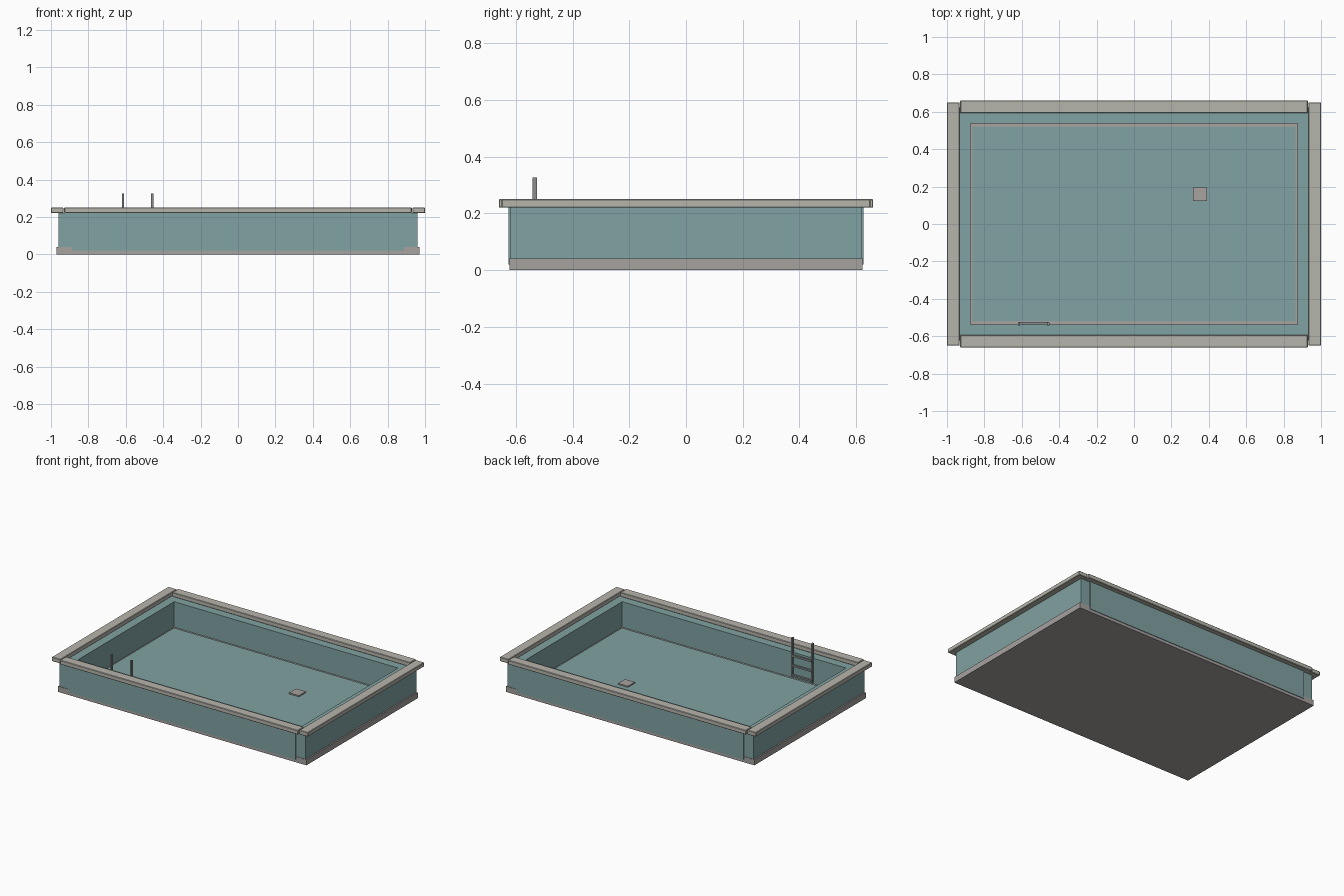
import bpy

if "Cube" in bpy.data.objects:
    bpy.data.objects.remove(bpy.data.objects["Cube"])


def material(name, color):
    m = bpy.data.materials.new(name)
    m.diffuse_color = (*color, 1)
    m.use_nodes = True
    m.node_tree.nodes["Principled BSDF"].inputs["Base Color"].default_value = m.diffuse_color
    return m


TEAL = material("teal_tile", (0.22, 0.36, 0.36))
STONE = material("stone", (0.47, 0.46, 0.41))
GREY = material("concrete", (0.38, 0.36, 0.35))
METAL = material("metal", (0.25, 0.27, 0.27))


def box(name, x, y, z, mat, bevel=0):
    """Box from (min, max) ranges on each axis."""
    bpy.ops.mesh.primitive_cube_add(size=1, location=[(r[0] + r[1]) / 2 for r in (x, y, z)])
    ob = bpy.context.object
    ob.name = name
    ob.scale = [r[1] - r[0] for r in (x, y, z)]
    bpy.ops.object.transform_apply(location=False, rotation=False, scale=True)
    ob.data.materials.append(mat)
    if bevel:
        b = ob.modifiers.new("bevel", 'BEVEL')
        b.width = bevel
        b.segments = 1
    return ob


def span(a, b, s):
    return tuple(sorted((a * s, b * s)))


# Base slab and raised floor
box("base_slab", (-0.97, 0.97), (-0.622, 0.622), (0, 0.04), GREY)
box("pool_floor", (-0.864, 0.864), (-0.519, 0.519), (0.03, 0.045), TEAL)

# Walls and coping on all four sides
for s, end, side in ((-1, "left", "front"), (1, "right", "back")):
    box(side + "_wall", (-0.888, 0.888), span(0.537, 0.626, s), (0.02, 0.22), TEAL)
    box(end + "_wall", span(0.875, 0.96, s), (-0.619, 0.619), (0.02, 0.22), TEAL)
    box(side + "_coping", (-0.929, 0.929), span(0.594, 0.66, s), (0.22, 0.25), STONE, 0.003)
    box(end + "_coping", span(0.933, 1.0, s), (-0.65, 0.65), (0.22, 0.25), STONE, 0.003)

# Floor drain
box("drain", (0.315, 0.391), (0.122, 0.198), (0.04, 0.054), GREY)

# Ladder
for side, x in (("left", -0.615), ("right", -0.459)):
    box("ladder_rail_" + side, (x - 0.006, x + 0.006), (-0.542, -0.526), (0.05, 0.326), METAL)
for i, z in enumerate((0.06, 0.13, 0.2)):
    box(f"ladder_rung_{i + 1}", (-0.615, -0.459), (-0.54, -0.525), (z - 0.006, z + 0.006), METAL)
